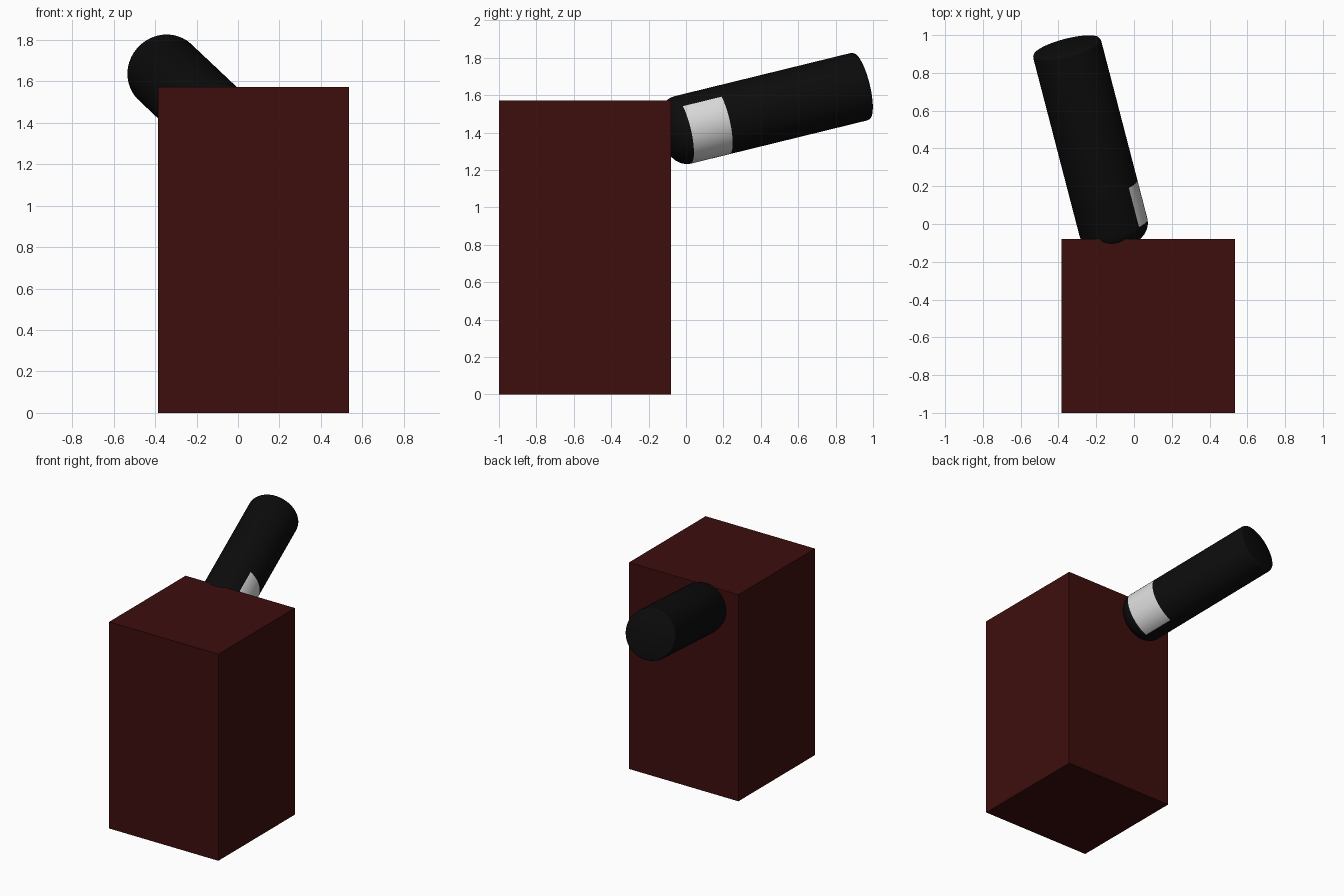
import bpy, bmesh, math
from mathutils import Vector

if "Cube" in bpy.data.objects:
    bpy.data.objects.remove(bpy.data.objects["Cube"])


def material(name, rgb):
    m = bpy.data.materials.new(name)
    m.diffuse_color = (*rgb, 1)
    m.use_nodes = True
    m.node_tree.nodes["Principled BSDF"].inputs["Base Color"].default_value = m.diffuse_color
    return m


dark_red = material("dark red", (0.048, 0.0042, 0.0042))
black = material("black", (0.0037, 0.0037, 0.0037))
pale_grey = material("pale grey", (0.7, 0.7, 0.7))


def make_object(name, bm, mats):
    bmesh.ops.recalc_face_normals(bm, faces=bm.faces)
    me = bpy.data.meshes.new(name)
    bm.to_mesh(me)
    bm.free()
    for m in mats:
        me.materials.append(m)
    ob = bpy.data.objects.new(name, me)
    bpy.context.collection.objects.link(ob)
    return ob


# upright block
bm = bmesh.new()
bmesh.ops.create_cube(bm, size=1)
for v in bm.verts:
    v.co = Vector((v.co.x * 0.92 + 0.075, v.co.y * 0.92 - 0.54, (v.co.z + 0.5) * 1.572))
make_object("block", bm, [dark_red])

# tilted rod: profile of (distance along axis, radius) turned around the axis
R, N = 0.1855, 72
origin = Vector((-0.108, -0.02, 1.414))
axis = Vector((-0.26, 1, 0.245)).normalized()
side = Vector((axis.y, -axis.x, 0)).normalized()
up = side.cross(axis)

DOME = 8
profile = [(-0.12 * math.cos(a), R * math.sin(a))
           for a in (math.pi / 2 * i / DOME for i in range(1, DOME + 1))]
profile += [(0.22, R), (1.0, R)]
profile += [(1.0 + 0.02 * math.sin(a), R - 0.012 * (1 - math.cos(a)))
            for a in (math.pi / 6 * i for i in range(1, 4))]

bm = bmesh.new()
rings = []
for t, r in profile:
    ring = []
    for k in range(N):
        a = 2 * math.pi * k / N
        ring.append(bm.verts.new(origin + axis * t + (side * math.cos(a) + up * math.sin(a)) * r))
    rings.append(ring)
for i in range(len(rings) - 1):
    for k in range(N):
        n = (k + 1) % N
        f = bm.faces.new((rings[i][k], rings[i][n], rings[i + 1][n], rings[i + 1][k]))
        # pale panel: first straight band, on the right and lower side
        deg = (k + 0.5) * 360 / N
        deg = deg - 360 if deg > 180 else deg
        if i == DOME - 1 and -82 < deg < 45:
            f.material_index = 1
bm.faces.new(rings[0])
bm.faces.new(rings[-1])
rod = make_object("rod", bm, [black, pale_grey])

bpy.context.view_layer.objects.active = rod
rod.select_set(True)
bpy.ops.object.shade_smooth_by_angle(angle=math.radians(35))
